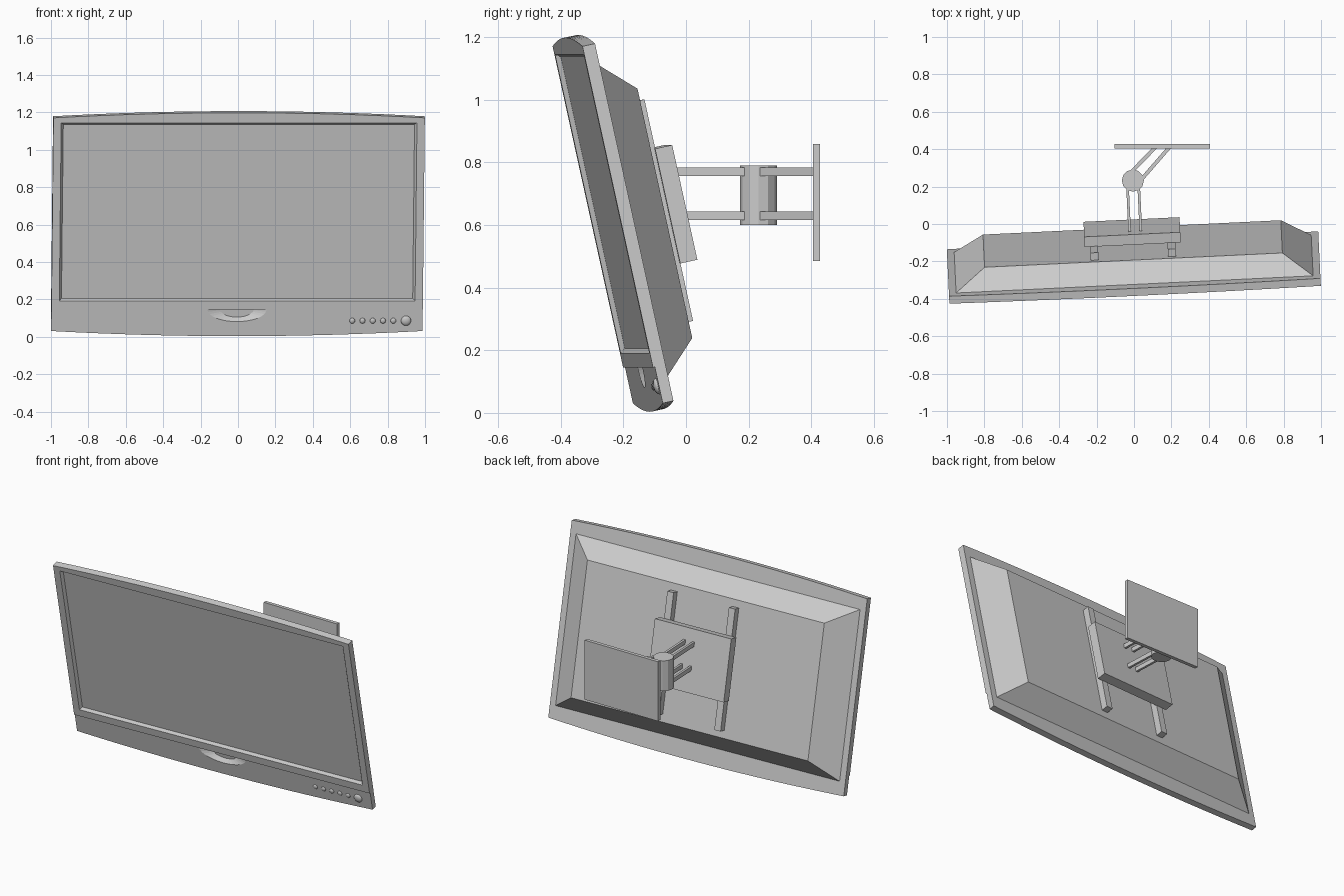
import bpy, bmesh, math
from mathutils import Matrix, Vector

if "Cube" in bpy.data.objects:
    bpy.data.objects.remove(bpy.data.objects["Cube"])

# Screen frame of reference: tilted forward and turned slightly
TILT = (Matrix.Translation((0, -0.253, 0.60)) @ Matrix.Rotation(math.radians(2.75), 4, 'Z')
        @ Matrix.Rotation(math.radians(12.4), 4, 'X'))


def finish(name, bm, matrix=Matrix()):
    bmesh.ops.recalc_face_normals(bm, faces=bm.faces)
    mesh = bpy.data.meshes.new(name)
    bm.to_mesh(mesh)
    bm.free()
    ob = bpy.data.objects.new(name, mesh)
    bpy.context.collection.objects.link(ob)
    ob.matrix_world = matrix
    return ob


def loft(name, *sections):
    """Solid through (outline, depth) sections, outline in the screen plane."""
    bm = bmesh.new()
    rings = [[bm.verts.new((u, d, w)) for u, w in pts] for pts, d in sections]
    bm.faces.new(rings[0])
    bm.faces.new(rings[-1])
    for a, b in zip(rings, rings[1:]):
        n = len(a)
        for i in range(n):
            j = (i + 1) % n
            bm.faces.new((a[i], a[j], b[j], b[i]))
    return finish(name, bm, TILT)


def rect(u0, u1, w0, w1):
    return [(u0, w0), (u1, w0), (u1, w1), (u0, w1)]


def slab(name, outline, d0, d1):
    return loft(name, (outline, d0), (outline, d1))


def box(name, lo, hi):
    bm = bmesh.new()
    bmesh.ops.create_cube(bm, size=1)
    for v in bm.verts:
        v.co = [lo[i] + (v.co[i] + 0.5) * (hi[i] - lo[i]) for i in range(3)]
    return finish(name, bm)


def bar(name, p, q, z, width, height):
    """Horizontal bar between two plan points."""
    p, q = Vector(p), Vector(q)
    d = q - p
    mid = (p + q) / 2
    m = Matrix.Translation((mid.x, mid.y, z)) @ Matrix.Rotation(math.atan2(d.y, d.x), 4, 'Z')
    bm = bmesh.new()
    bmesh.ops.create_cube(bm, size=1)
    bmesh.ops.scale(bm, vec=(d.length, width, height), verts=bm.verts)
    return finish(name, bm, m)


def cut(ob, cutter):
    mod = ob.modifiers.new("cut", 'BOOLEAN')
    mod.operation, mod.solver, mod.object = 'DIFFERENCE', 'EXACT', cutter
    bpy.context.view_layer.update()
    bpy.context.view_layer.objects.active = ob
    bpy.ops.object.modifier_apply(modifier=mod.name)
    bpy.data.objects.remove(cutter)


# Bezel with gently bowed top and bottom edges
HW, HH, BOW, N = 0.994, 0.584, 0.028, 16
xs = [-HW + 2 * HW * i / N for i in range(N + 1)]
bow = [(x, HH + BOW * (1 - (x / HW) ** 2)) for x in xs]
outline = [(x, -w) for x, w in bow] + bow[::-1]
bezel = slab("bezel", outline, 0, 0.041)

# Sloped screen recess
cut(bezel, loft("screen_cutter", (rect(-0.953, 0.953, -0.42, 0.558), -0.001),
                (rect(-0.94, 0.94, -0.407, 0.545), 0.016)))

# Chin set slightly behind the screen surround
cut(bezel, slab("chin_cutter", rect(-1.1, 1.1, -0.8, -0.466), -0.05, 0.006))


# Crescent finger scoop in the chin
def half_ellipse(a, b, n=16):
    return [(-a * math.cos(math.pi * i / n), -0.466 - b * math.sin(math.pi * i / n))
            for i in range(n + 1)]


cut(bezel, loft("scoop_cutter", (half_ellipse(0.16, 0.067), 0.0055),
                (half_ellipse(0.092, 0.047), 0.028)))

# Control buttons
for i, (u, r) in enumerate([(0.617 + 0.055 * k, 0.015) for k in range(5)] + [(0.905, 0.027)]):
    bm = bmesh.new()
    bmesh.ops.create_uvsphere(bm, u_segments=16, v_segments=8, radius=r)
    bmesh.ops.scale(bm, vec=(1, 0.5, 1), verts=bm.verts)
    for f in bm.faces:
        f.smooth = True
    finish(f"button_{i + 1}", bm, TILT @ Matrix.Translation((u, 0.006, -0.528)))

# Tapered rear housing
loft("rear_housing", (rect(-0.957, 0.957, -0.505, 0.513), 0.04),
     (rect(-0.797, 0.797, -0.403, 0.412), 0.152))

# Mounting rails and tilt plate on the back
for side, u in (("left", -0.207), ("right", 0.207)):
    slab(f"{side}_rail", rect(u - 0.021, u + 0.021, -0.356, 0.368), 0.150, 0.193)
slab("tilt_plate", rect(-0.257, 0.257, -0.168, 0.207), 0.191, 0.247)

# Pivot post
bm = bmesh.new()
bmesh.ops.create_cone(bm, cap_ends=True, segments=12, radius1=0.059, radius2=0.059, depth=0.19)
finish("pivot_post", bm, Matrix.Translation((-0.006, 0.232, 0.695)))

# Paired arms from tilt plate to post, and from post to wall
for level, z in (("lower", 0.63), ("upper", 0.77)):
    bar(f"{level}_front_arm_left", (-0.023, -0.05), (-0.034, 0.186), z, 0.014, 0.027)
    bar(f"{level}_front_arm_right", (0.037, -0.05), (0.026, 0.186), z, 0.014, 0.027)
    bar(f"{level}_wall_arm_left", (-0.02, 0.272), (0.122, 0.418), z, 0.02, 0.027)
    bar(f"{level}_wall_arm_right", (0.043, 0.242), (0.196, 0.418), z, 0.02, 0.027)

# Wall plate
box("wall_plate", (-0.105, 0.405, 0.485), (0.405, 0.427, 0.858))
